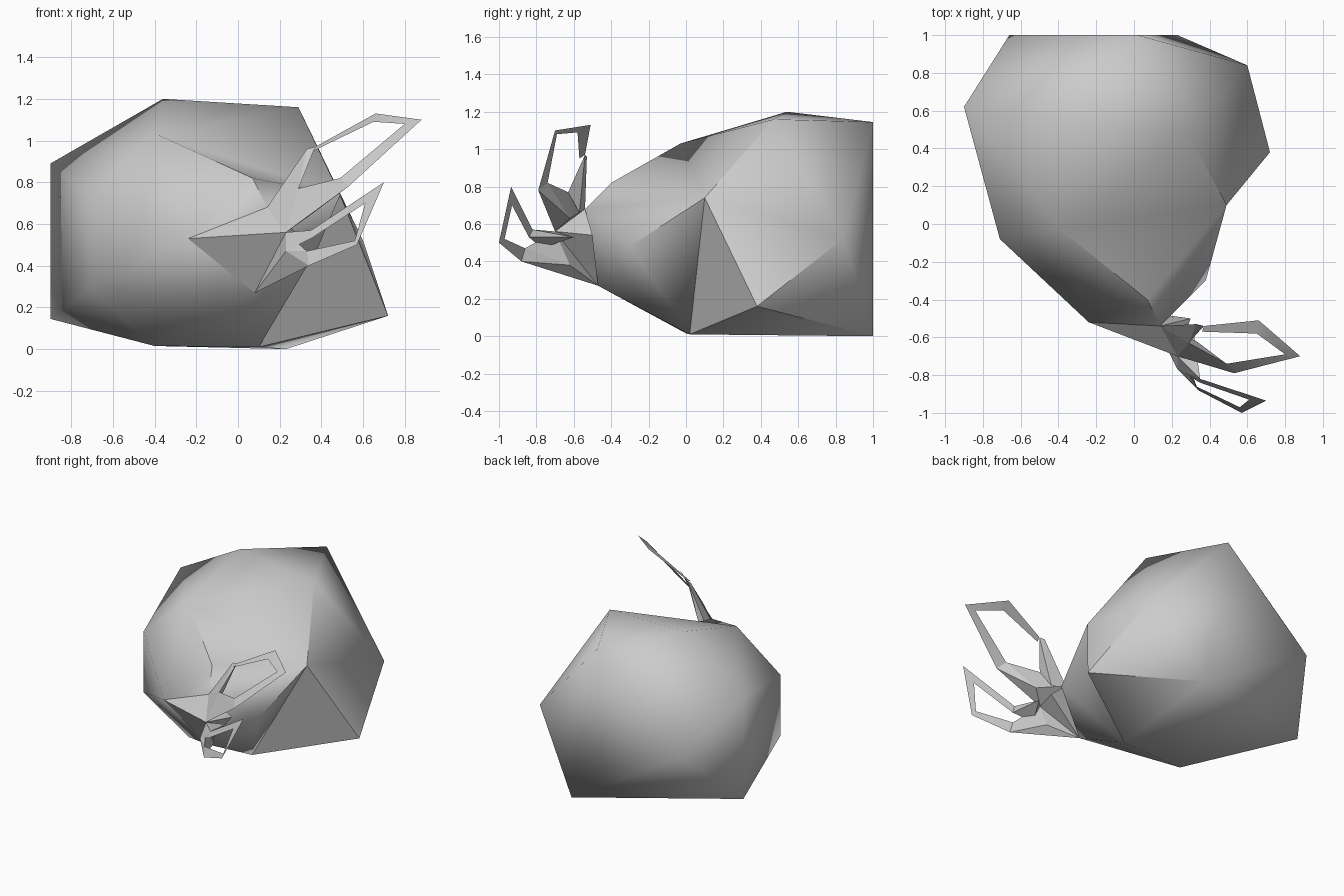
import bpy, bmesh
from mathutils import Vector

if "Cube" in bpy.data.objects:
    bpy.data.objects.remove(bpy.data.objects["Cube"])


def finish(bm, name, angle=0.9):
    bmesh.ops.recalc_face_normals(bm, faces=bm.faces[:])
    me = bpy.data.meshes.new(name)
    bm.to_mesh(me)
    bm.free()
    ob = bpy.data.objects.new(name, me)
    bpy.context.collection.objects.link(ob)
    bpy.ops.object.select_all(action='DESELECT')
    ob.select_set(True)
    bpy.context.view_layer.objects.active = ob
    bpy.ops.object.shade_smooth_by_angle(angle=angle)
    return ob


def add_hull(bm, pts, open_ring=()):
    """Convex hull of pts; faces lying wholly on open_ring are left out."""
    tmp = bmesh.new()
    for p in pts:
        tmp.verts.new(p)
    bmesh.ops.convex_hull(tmp, input=tmp.verts[:])
    for f in tmp.faces:
        cs = [v.co.copy() for v in f.verts]
        if open_ring and all(any((c - Vector(r)).length < 1e-4 for r in open_ring) for c in cs):
            continue
        bm.faces.new([bm.verts.new(c) for c in cs])
    tmp.free()


def add_strip(bm, outer, inner):
    """Flat band between two open chains."""
    for i in range(len(outer) - 1):
        bm.faces.new([bm.verts.new(p) for p in
                      (outer[i], outer[i + 1], inner[i + 1], inner[i])])


# Ring where the rounded body meets the tapering neck
ring = [(-.39, -.03, 1.03), (-.71, -.08, .74), (-.71, -.08, .29),
        (-.40, 0, .015), (.10, .02, .01), (.49, .10, .74)]
# Rounded back of the body
back = [(-.36, .54, 1.20), (.29, .47, 1.16), (.02, 1, 1.145), (-.90, .62, .89),
        (-.90, .62, .145), (-.66, 1, .53), (.60, .84, .52), (.23, 1, 0), (.72, .38, .16)]
# Neck narrowing to the claw hub
rim, hub = (.14, -.54, .68), (.23, -.70, .56)
heel = (.08, -.47, .27)
neck = [(.07, -.40, .82), rim, (-.24, -.52, .53), heel, (.38, -.30, .48)]

bm = bmesh.new()
add_hull(bm, ring + back, ring)
add_hull(bm, ring + neck, ring)
bmesh.ops.remove_doubles(bm, verts=bm.verts[:], dist=1e-4)
finish(bm, "body")

# Wedge joining the neck to both claws
bm = bmesh.new()
add_hull(bm, [rim, hub, heel, (-.24, -.52, .53), (.30, -.50, .54)])
finish(bm, "claw_hub")


def claw(name, outer, inner, arms):
    bm = bmesh.new()
    add_strip(bm, outer, inner)
    bmesh.ops.remove_doubles(bm, verts=bm.verts[:], dist=1e-4)
    finish(bm, name + "_frame")
    for i, a in enumerate(arms):
        bm = bmesh.new()
        add_hull(bm, a)
        finish(bm, f"{name}_arm_{i + 1}")


# Upper claw: open frame on two tapering arms
outer = [(.37, -.54, .97), (.66, -.51, 1.13), (.88, -.70, 1.10), (.53, -.79, .78)]
inner = [(.36, -.57, .95), (.65, -.58, 1.09), (.80, -.69, 1.08), (.49, -.74, .82)]
fork = (.29, -.63, .77)
claw("upper_claw", outer, inner, [
    [rim, (.24, -.57, .66), fork, outer[0], (.33, -.53, .96), (.32, -.58, .87)],
    [rim, hub, (.33, -.62, .63), fork, outer[3], inner[3]]])

# Lower claw
outer = [(.34, -.88, .40), (.57, -1.0, .50), (.70, -.935, .80), (.35, -.82, .57)]
inner = [(.33, -.86, .47), (.56, -.97, .52), (.61, -.93, .70), (.35, -.84, .53)]
fork = (.23, -.77, .47)
claw("lower_claw", outer, inner, [
    [heel, hub, fork, (.24, -.62, .38), outer[0], inner[0]],
    [hub, fork, (.32, -.60, .53), outer[3], inner[3]]])
